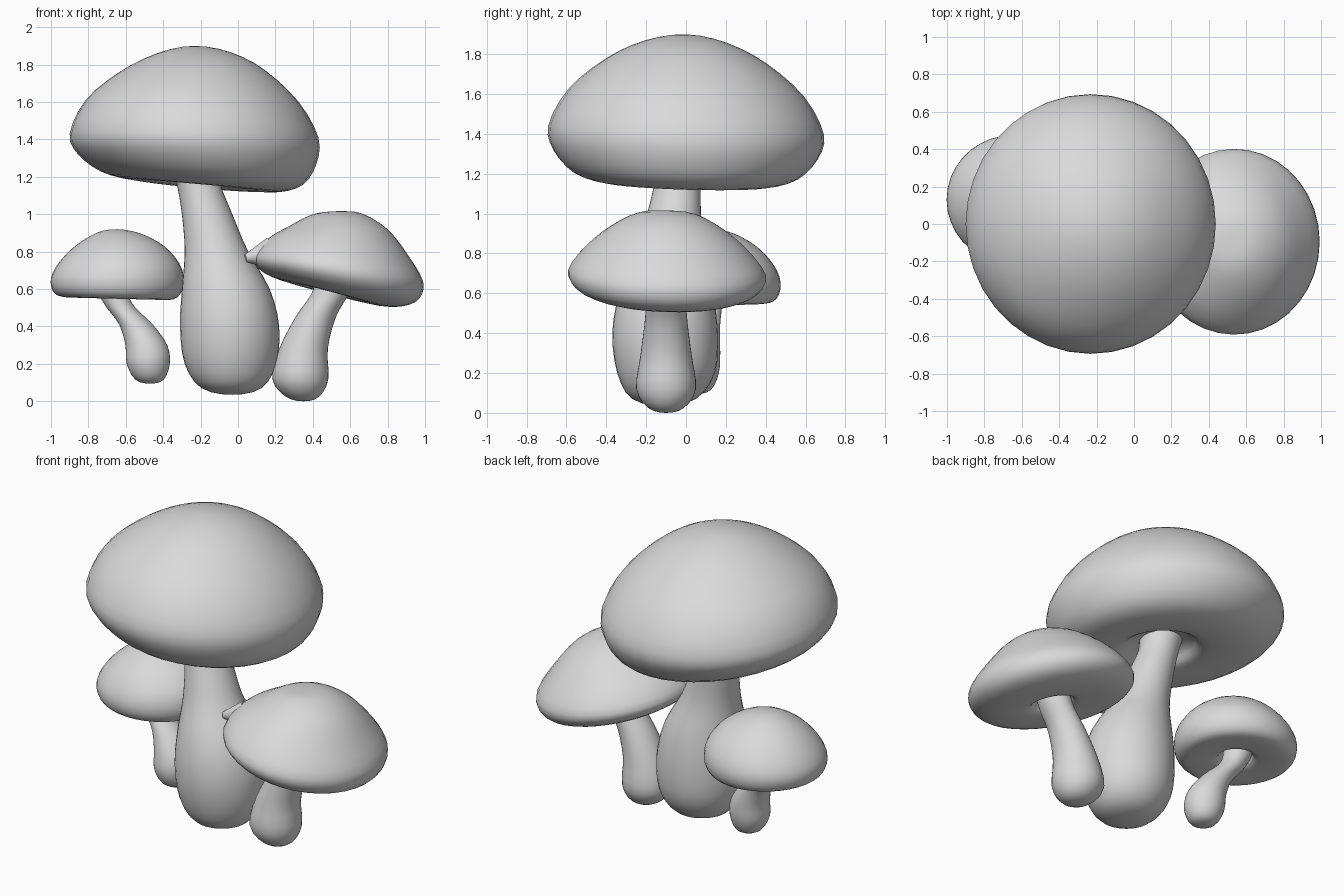
import bpy, bmesh, math
from mathutils import Matrix, Vector

cube = bpy.data.objects.get("Cube")
if cube:
    bpy.data.objects.remove(cube, do_unlink=True)

# Single matte colour
grey = bpy.data.materials.new("pale_grey")
grey.use_nodes = True
colour = (0.7, 0.7, 0.7, 1)
grey.diffuse_color = colour
grey.node_tree.nodes["Principled BSDF"].inputs["Base Color"].default_value = colour

SIDES = 36
STEPS = 3


def refine(points):
    """Smooth curve through the points; the last value of each is the radius."""
    pts = [Vector(p) for p in points]
    before = pts[1].copy()
    before[-1] = -before[-1]          # round over the closed tip
    pts = [before] + pts + [pts[-1]]
    out = []
    for a, b, c, d in zip(pts, pts[1:], pts[2:], pts[3:]):
        for i in range(STEPS):
            t = i / STEPS
            out.append(b + (c - a) * t / 2
                       + (a * 2 - b * 5 + c * 4 - d) * t**2 / 2
                       + (b * 3 - a - c * 3 + d) * t**3 / 2)
    return out + [pts[-1]]


def finish(name, bm):
    bmesh.ops.remove_doubles(bm, verts=bm.verts, dist=0.0005)
    bmesh.ops.recalc_face_normals(bm, faces=bm.faces)
    mesh = bpy.data.meshes.new(name)
    bm.to_mesh(mesh)
    bm.free()
    mesh.materials.append(grey)
    ob = bpy.data.objects.new(name, mesh)
    bpy.context.collection.objects.link(ob)
    bpy.ops.object.select_all(action="DESELECT")
    ob.select_set(True)
    bpy.context.view_layer.objects.active = ob
    bpy.ops.object.shade_smooth_by_angle(angle=math.radians(60))
    return ob


def skin(name, rows):
    """Join rings of points into a closed surface."""
    bm = bmesh.new()
    rings = [[bm.verts.new(p) for p in row] for row in rows]
    for low, high in zip(rings, rings[1:]):
        for i in range(SIDES):
            j = (i + 1) % SIDES
            bm.faces.new((low[i], low[j], high[j], high[i]))
    bm.faces.new(rings[-1])
    return finish(name, bm)


ANGLES = [math.tau * i / SIDES for i in range(SIDES)]


def stem(name, path):
    """Path rows are x, y, z, radius."""
    return skin(name, [[(x + r * math.cos(a), y + r * math.sin(a), z) for a in ANGLES]
                       for x, y, z, r in refine(path)])


def cap(name, cx, cy, depth, tilt, minus_x, plus_x):
    """Blend two half profiles (z, radius) around the axis."""
    rows = []
    for p, q in zip(refine(minus_x), refine(plus_x)):
        row = []
        for a in ANGLES:
            z, r = p.lerp(q, (1 + math.cos(a)) / 2)
            y = r * depth * math.sin(a)
            row.append((cx + r * math.cos(a), cy + y, z + tilt * y))
        rows.append(row)
    return skin(name, rows)


# Tall middle mushroom
cap("large_cap", -0.235, 0, 1.04, -0.03,
    [(1.9, 0), (1.86, .2), (1.76, .4), (1.61, .58), (1.43, .665), (1.32, .62),
     (1.23, .5), (1.19, .35), (1.19, .2), (1.24, .14), (1.27, .05)],
    [(1.9, 0), (1.865, .2), (1.77, .38), (1.6, .56), (1.41, .665), (1.27, .655),
     (1.16, .585), (1.12, .46), (1.14, .3), (1.22, .19), (1.27, .05)])
stem("large_stem",
     [(-.03, -.11, .035, 0), (-.035, -.11, .07, .16), (-.04, -.1, .2, .245),
      (-.045, -.105, .4, .265), (-.065, -.1, .6, .235), (-.115, -.085, .8, .17),
      (-.165, -.06, 1, .135), (-.215, -.04, 1.18, .115), (-.23, -.03, 1.3, .13)])

# Medium mushroom leaning outward on the left
cap("medium_cap", 0.53, -0.095, 1.09, -0.03,
    [(1.015, 0), (1, .13), (.94, .25), (.87, .37), (.77, .45), (.7, .41),
     (.655, .32), (.63, .22), (.615, .13), (.65, .1), (.67, .03)],
    [(1.015, 0), (1.005, .13), (.92, .27), (.78, .38), (.64, .46), (.55, .44),
     (.51, .36), (.51, .24), (.545, .13), (.6, .1), (.65, .03)])
stem("medium_stem",
     [(.35, -.1, 0, 0), (.345, -.1, .025, .09), (.333, -.1, .12, .15),
      (.35, -.1, .28, .13), (.415, -.1, .45, .108), (.49, -.1, .57, .1),
      (.53, -.1, .68, .1)])

# Pinched tip where the medium cap touches the tall stem
bm = bmesh.new()
start, end = Vector((.17, -.165, .79)), Vector((.04, -.2, .765))
turn = (end - start).to_track_quat("Z", "Y").to_matrix().to_4x4()
bmesh.ops.create_cone(bm, cap_ends=True, segments=16, radius1=.085, radius2=.02,
                      depth=(end - start).length,
                      matrix=Matrix.Translation((start + end) / 2) @ turn)
finish("cap_tip", bm)

# Small mushroom on the right
cap("small_cap", -0.645, 0.13, 0.97, 0,
    [(.92, 0), (.905, .1), (.835, .22), (.745, .31), (.66, .355), (.59, .345),
     (.56, .3), (.555, .2), (.57, .11), (.61, .09), (.63, .03)],
    [(.92, 0), (.895, .13), (.83, .25), (.74, .33), (.66, .355), (.59, .345),
     (.545, .3), (.545, .2), (.56, .11), (.6, .09), (.63, .03)])
stem("small_stem",
     [(-.47, .05, .095, 0), (-.473, .05, .115, .075), (-.48, .05, .2, .115),
      (-.49, .06, .3, .112), (-.545, .08, .41, .09), (-.625, .1, .5, .077),
      (-.665, .11, .57, .078), (-.68, .12, .64, .09)])
